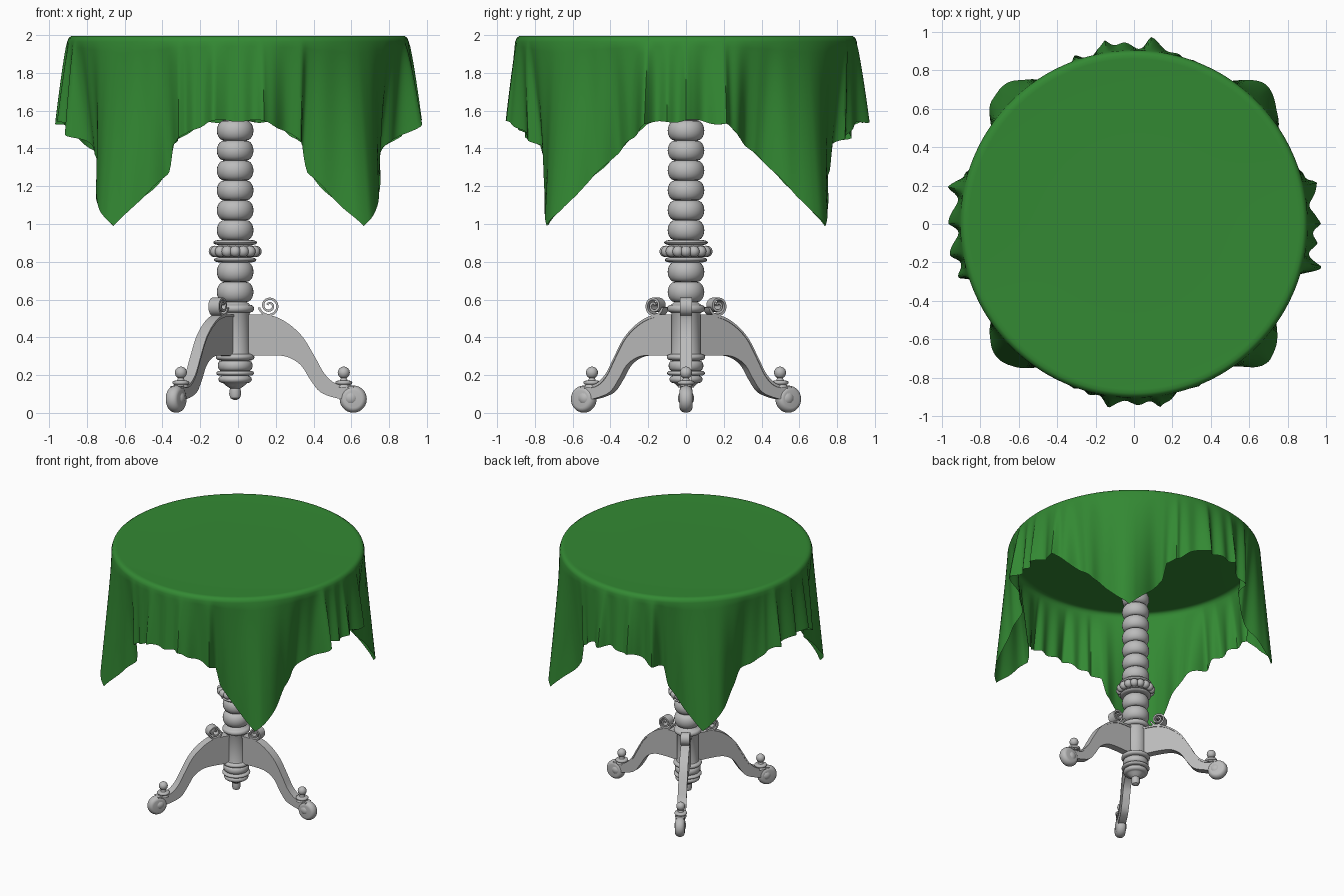
import bpy, bmesh, math
from mathutils import Vector, Matrix

if "Cube" in bpy.data.objects:
    bpy.data.objects.remove(bpy.data.objects["Cube"])

AXIS = Vector((-0.015, 0, 0))


def material(name, rgb):
    m = bpy.data.materials.new(name)
    m.use_nodes = True
    m.diffuse_color = (*rgb, 1)
    m.node_tree.nodes["Principled BSDF"].inputs["Base Color"].default_value = (*rgb, 1)
    return m


GREY = material("grey_wood", (0.5, 0.5, 0.5))
GREEN = material("green_cloth", (0.033, 0.25, 0.033))


def finish(bm, name, mat, matrix=Matrix(), angle=35, fix=True):
    if fix:
        bmesh.ops.recalc_face_normals(bm, faces=bm.faces)
    me = bpy.data.meshes.new(name)
    bm.to_mesh(me)
    bm.free()
    me.materials.append(mat)
    ob = bpy.data.objects.new(name, me)
    bpy.context.collection.objects.link(ob)
    ob.matrix_world = matrix
    bpy.ops.object.select_all(action='DESELECT')
    ob.select_set(True)
    bpy.context.view_layer.objects.active = ob
    bpy.ops.object.shade_smooth_by_angle(angle=math.radians(angle))
    return ob


def lathe(bm, profile, segs, matrix=Matrix()):
    """Revolve (radius, height) points about the local z axis."""
    rings = [[bm.verts.new(matrix @ Vector((r * math.cos(a), r * math.sin(a), z)))
              for a in (math.tau * i / segs for i in range(segs))] for r, z in profile]
    for lo, hi in zip(rings, rings[1:]):
        for i in range(segs):
            j = (i + 1) % segs
            bm.faces.new((lo[i], lo[j], hi[j], hi[i]))
    bm.faces.new(rings[0][::-1])
    bm.faces.new(rings[-1])


def bead(z, r, half, neck, n=10):
    """Rounded bulge in a turned profile."""
    return [(neck + (r - neck) * math.sin(math.pi * k / n),
             z - half * math.cos(math.pi * k / n)) for k in range(n + 1)]


def spline(pts, steps=6):
    """Smooth curve through flat points."""
    p = [Vector(q) for q in pts]
    p = [2 * p[0] - p[1]] + p + [2 * p[-1] - p[-2]]
    out = []
    for a, b, c, d in zip(p, p[1:], p[2:], p[3:]):
        for k in range(steps):
            t = k / steps
            out.append(0.5 * (2 * b + (c - a) * t + (2 * a - 5 * b + 4 * c - d) * t * t
                              + (3 * b - a - 3 * c + d) * t ** 3))
    return out + [p[-2]]


def slab(bm, upper, lower, half):
    """Solid between two matching x-z curves, spread in y."""
    rings = []
    for u, l in zip(upper, lower):
        rings.append([bm.verts.new((q[0], s, q[1]))
                      for q, s in ((u, -half), (u, half), (l, half), (l, -half))])
    for a, b in zip(rings, rings[1:]):
        for i in range(4):
            j = (i + 1) % 4
            bm.faces.new((a[i], a[j], b[j], b[i]))
    bm.faces.new(rings[0])
    bm.faces.new(rings[-1][::-1])


def ball(bm, centre, r, scale=(1, 1, 1)):
    bmesh.ops.create_uvsphere(bm, u_segments=20, v_segments=12, radius=r,
                              matrix=Matrix.Translation(centre) @ Matrix.Diagonal((*scale, 1)))


# Turned column, bottom finial to tabletop
profile = [(0.004, 0.067), (0.025, 0.078), (0.032, 0.1), (0.028, 0.13), (0.05, 0.145), (0.06, 0.155)]
profile += bead(0.178, 0.088, 0.02, 0.065) + bead(0.21, 0.1, 0.013, 0.08) + bead(0.25, 0.092, 0.026, 0.075)
profile += bead(0.295, 0.102, 0.017, 0.08) + [(0.077, 0.32), (0.077, 0.525)]
profile += bead(0.552, 0.1, 0.02, 0.08) + [(0.07, 0.58)]
for z in (0.64, 0.747):
    profile += bead(z, 0.097, 0.053, 0.06)
profile += bead(0.81, 0.112, 0.013, 0.085) + [(0.1, 0.83), (0.1, 0.88)] + bead(0.902, 0.116, 0.013, 0.085)
for k in range(10):
    profile += bead(0.967 + 0.1055 * k, 0.097, 0.0525, 0.06)
bm = bmesh.new()
lathe(bm, profile, 32)
finish(bm, "turned_column", GREY, Matrix.Translation(AXIS))

# Ring of small beads on the collar
bm = bmesh.new()
for i in range(16):
    a = math.tau * i / 16
    ball(bm, (0.11 * math.cos(a), 0.11 * math.sin(a), 0.855), 0.03)
finish(bm, "collar_beads", GREY, Matrix.Translation(AXIS))

# Three legs with scroll, rim, foot and knob
upper = spline([(0.06, 0.522), (0.18, 0.518), (0.27, 0.48), (0.355, 0.405), (0.42, 0.3),
                (0.475, 0.205), (0.54, 0.152), (0.63, 0.142)])
lower = spline([(0.06, 0.3), (0.17, 0.305), (0.27, 0.298), (0.345, 0.255), (0.395, 0.18),
                (0.445, 0.115), (0.51, 0.085), (0.6, 0.065)])
rim = [u + (l - u).normalized() * 0.014 for u, l in zip(upper, lower)]
spiral_out, spiral_in = [], []
for k in range(61):
    a = math.pi * (1.05 + 3.8 * k / 60)
    r = 0.06 - 0.044 * k / 60
    d = Vector((math.cos(a), math.sin(a)))
    spiral_out.append(Vector((0.18, 0.567)) + d * r)
    spiral_in.append(Vector((0.18, 0.567)) + d * (r - 0.012))

for n in range(3):
    place = Matrix.Translation(AXIS) @ Matrix.Rotation(math.tau * n / 3, 4, 'Z')
    bm = bmesh.new()
    slab(bm, upper, lower, 0.027)
    slab(bm, upper, rim, 0.032)
    finish(bm, f"leg_{n + 1}", GREY, place)

    bm = bmesh.new()
    slab(bm, spiral_out, spiral_in, 0.032)
    finish(bm, f"leg_scroll_{n + 1}", GREY, place)

    bm = bmesh.new()
    turn = Matrix.Translation((0.625, 0, 0.073)) @ Matrix.Rotation(math.pi / 2, 4, 'X')
    lathe(bm, bead(0, 0.072, 0.034, 0.046), 28, turn)
    ball(bm, (0.612, 0, 0.078), 0.045, (1, 0.95, 1))
    finish(bm, f"foot_{n + 1}", GREY, place)

    bm = bmesh.new()
    knob = [(0.042, 0.135)] + bead(0.16, 0.045, 0.01, 0.035) + [(0.02, 0.172), (0.014, 0.188)]
    lathe(bm, knob, 20, Matrix.Translation((0.575, 0, 0)))
    ball(bm, (0.575, 0, 0.213), 0.032)
    finish(bm, f"foot_knob_{n + 1}", GREY, place)


# Draped square cloth: hem height and flare follow the angle within a quadrant
def lookup(table, x):
    for (x0, y0), (x1, y1) in zip(table, table[1:]):
        if x <= x1:
            t = (x - x0) / (x1 - x0)
            return y0 + (y1 - y0) * t
    return table[-1][1]


HEM = [(0, 1.55), (13, 1.53), (18, 1.46), (22, 1.42), (27, 1.36), (33, 1.26), (38, 1.15), (43, 1.06),
       (48, 0.99), (55, 1.12), (60, 1.21), (64, 1.28), (66, 1.42), (75, 1.5), (80, 1.54), (90, 1.55)]
FLARE = [(0, 0.025), (13, 0.03), (18, -0.01), (22, -0.06), (27, -0.08), (33, -0.02), (38, 0.05),
         (43, 0.09), (48, 0.095), (54, 0.02), (60, -0.05), (65, -0.08), (68, -0.06), (73, -0.01),
         (80, 0.025), (90, 0.025)]
# Pleats: direction in degrees and depth
PLEATS = [(13, 0.06), (0, 0.04), (-13, 0.06), (-6, 0.02), (70, 0.05), (85, 0.04), (99, 0.04),
          (110, 0.05), (163, 0.03), (169, 0.05), (180, 0.04), (197, 0.05), (190, 0.03),
          (250, 0.05), (262, 0.03), (278, 0.04), (292, 0.05)]


def cloth_point(deg, t):
    a = math.radians(deg)
    fold = math.degrees(math.atan2(abs(math.sin(a)), abs(math.cos(a))))
    hem = lookup(HEM, fold)
    flare = sum(lookup(FLARE, min(90, max(0, fold + s))) for s in (-2, 0, 2)) / 3
    side = min(1, abs(fold - 46) / 30)
    pleat = 0.013 * side * math.sin(a * 41 + 2 * math.sin(3 * a)) + 0.005 * math.sin(a * 23 + 1)
    for centre, depth in PLEATS:
        off = (deg - centre + 180) % 360 - 180
        pleat += depth * math.exp(-abs(off / (2.6 if off < 0 else 1.3)) ** 1.5)
    hem += 0.008 * side * math.sin(a * 29)
    r = 0.904 + flare * t + pleat * t ** 0.7
    return r * math.cos(a), r * math.sin(a), 1.965 - t * (1.965 - hem)


SEGS, ROWS = 480, 16
bm = bmesh.new()
rings = []
for r, z in ((0.45, 1.994), (0.86, 1.995), (0.88, 1.996), (0.897, 1.985)):
    rings.append([bm.verts.new((r * math.cos(math.tau * i / SEGS), r * math.sin(math.tau * i / SEGS), z))
                  for i in range(SEGS)])
for k in range(ROWS + 1):
    rings.append([bm.verts.new(cloth_point(360 * i / SEGS, k / ROWS)) for i in range(SEGS)])
bm.faces.new(rings[0])
for a, b in zip(rings, rings[1:]):
    for i in range(SEGS):
        j = (i + 1) % SEGS
        bm.faces.new((a[i], b[i], b[j], a[j]))
finish(bm, "tablecloth", GREEN, angle=50, fix=False)
